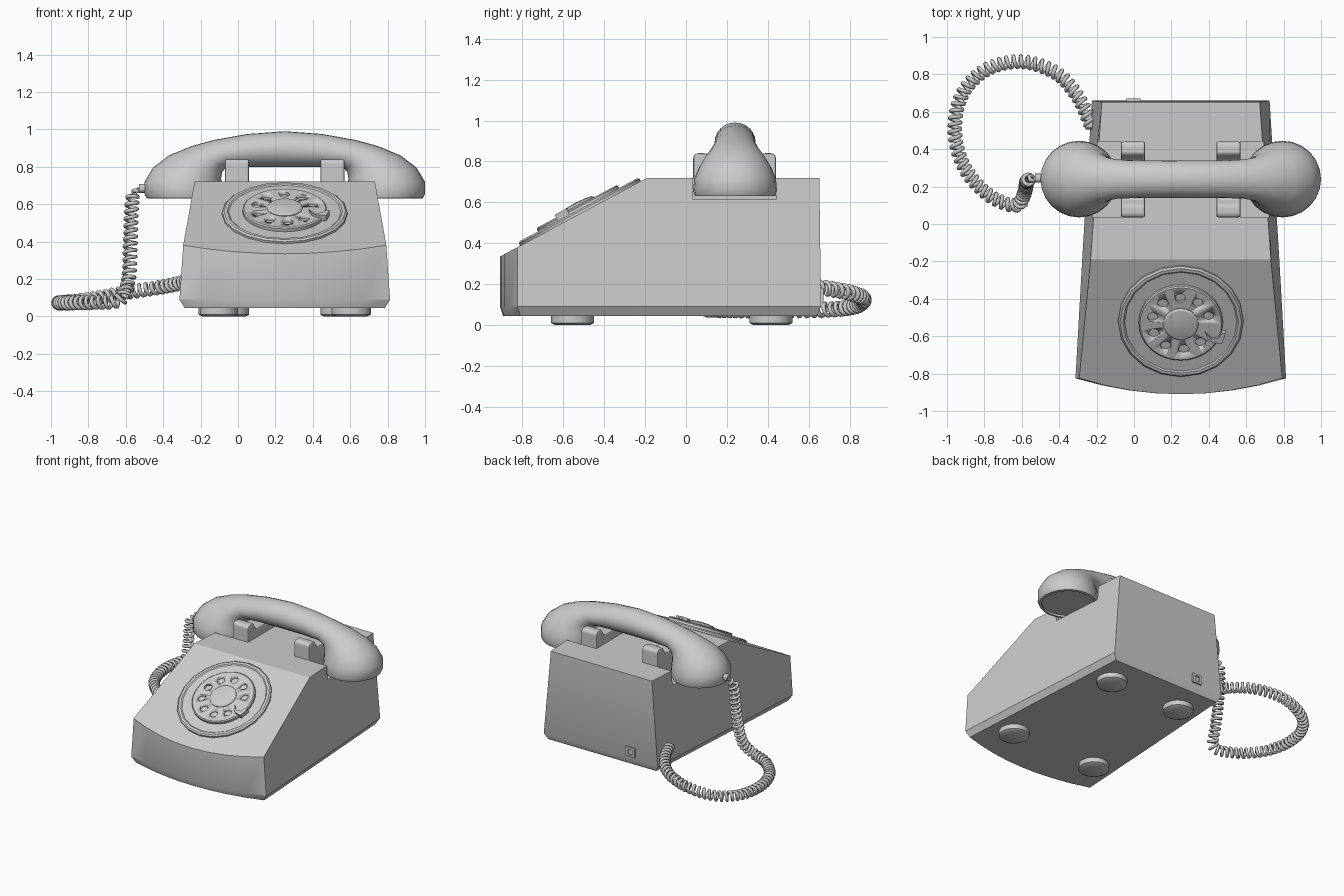
import bpy, bmesh, math
from mathutils import Vector, Matrix

if "Cube" in bpy.data.objects:
    bpy.data.objects.remove(bpy.data.objects["Cube"])

CX = 0.25  # centre line of the telephone body


def finish(bm, name, angle=30):
    bmesh.ops.recalc_face_normals(bm, faces=bm.faces)
    me = bpy.data.meshes.new(name)
    bm.to_mesh(me)
    bm.free()
    ob = bpy.data.objects.new(name, me)
    bpy.context.collection.objects.link(ob)
    activate(ob)
    if angle:
        bpy.ops.object.shade_smooth_by_angle(angle=math.radians(angle))
    return ob


def activate(ob):
    bpy.ops.object.select_all(action='DESELECT')
    ob.select_set(True)
    bpy.context.view_layer.objects.active = ob


def loft(name, rings, caps=True, angle=30):
    bm = bmesh.new()
    vs = [[bm.verts.new(p) for p in r] for r in rings]
    n = len(rings[0])
    for a, b in zip(vs, vs[1:]):
        for i in range(n):
            j = (i + 1) % n
            bm.faces.new((a[i], a[j], b[j], b[i]))
    if caps:
        bm.faces.new(vs[0])
        bm.faces.new(vs[-1])
    return finish(bm, name, angle)


def lathe(name, profile, n, mat, angle=30):
    return loft(name, [[mat @ Vector((r * math.cos(2 * math.pi * i / n), r * math.sin(2 * math.pi * i / n), z))
                        for i in range(n)] for r, z in profile], angle=angle)


def prism(name, poly, z0, z1, mat):
    return loft(name, [[mat @ Vector((x, y, z)) for x, y in poly] for z in (z0, z1)], angle=0)


def box(name, lo, hi):
    return prism(name, [(lo[0], lo[1]), (hi[0], lo[1]), (hi[0], hi[1]), (lo[0], hi[1])], lo[2], hi[2], Matrix())


def cut(ob, cutter):
    cutter.hide_render = True
    m = ob.modifiers.new('cut', 'BOOLEAN')
    m.operation, m.solver, m.object = 'DIFFERENCE', 'EXACT', cutter
    activate(ob)
    bpy.ops.object.modifier_move_to_index(modifier='cut', index=0)
    bpy.ops.object.modifier_apply(modifier='cut')
    bpy.data.objects.remove(cutter)


# Body: wedge with a bowed front and a bevelled lower edge
SLOPE = 0.535


def body_ring(wf, wm, wb, yb, inset, z):
    pts = []
    for i in range(-4, 5):
        y = -0.91 + 0.085 * (i / 4) ** 2 + inset
        pts.append((CX + wf * i / 4, y, 0.72 + (y + 0.19) * SLOPE if z is None else z))
    zt = 0.72 if z is None else z
    return pts + [(CX + wm, -0.19, zt), (CX + wb, yb, zt), (CX - wb, yb, zt), (CX - wm, -0.19, zt)]


bm = bmesh.new()
rings = [[bm.verts.new(p) for p in r] for r in (
    body_ring(0.535, 0.50, 0.45, 0.64, 0.015, 0.045),
    body_ring(0.563, 0.527, 0.475, 0.66, 0, 0.09),
    body_ring(0.543, 0.482, 0.422, 0.652, 0, None))]
for a, b in zip(rings, rings[1:]):
    for i in range(13):
        j = (i + 1) % 13
        bm.faces.new((a[i], a[j], b[j], b[i]))
bm.faces.new(rings[0])
bm.faces.new(rings[2][:10] + rings[2][12:])
bm.faces.new(rings[2][9:])
body = finish(bm, 'body', 25)

# Notches in the body under the handset cups
for s in (-1, 1):
    x0, x1 = sorted((CX + s * 0.32, CX + s * 0.8))
    cut(body, box('notch_cutter', (x0, 0.035, 0.615), (x1, 0.44, 1.0)))

# Feet: rear pair closer together
for label, dx, y in (('front', 0.355, -0.555), ('rear', 0.295, 0.415)):
    for s in (-1, 1):
        lathe(f'{label}_foot', [(0.085, 0), (0.105, 0.01), (0.105, 0.05)], 16,
              Matrix.Translation((CX + s * dx, y, 0)), 40)

# Cradle: two forked rests
yz = Matrix(((0, 0, 1, 0), (1, 0, 0, 0), (0, 1, 0, 0), (0, 0, 0, 1)))
fork = [(0.035, 0.70), (0.44, 0.70), (0.44, 0.825), (0.425, 0.84), (0.375, 0.84), (0.34, 0.785),
        (0.135, 0.785), (0.10, 0.84), (0.05, 0.84), (0.035, 0.825)]
for x in (-0.005, 0.505):
    rest = prism('cradle_rest', fork, x - 0.065, x + 0.065, yz)
    bev = rest.modifiers.new('bevel', 'BEVEL')
    bev.width, bev.segments = 0.012, 2

# Dial, lying on the slope
D = Matrix.Translation((CX, -0.516, 0.546)) @ Matrix.Rotation(math.atan(SLOPE), 4, 'X')
lathe('dial_plate', [(0.335, -0.01), (0.335, 0.012), (0.325, 0.02), (0.308, 0.02), (0.30, 0.014), (0.02, 0.014)], 20, D)
wheel = lathe('finger_wheel', [(0.225, 0.005), (0.225, 0.032), (0.218, 0.038), (0.02, 0.038)], 32, D)
for i in range(9):
    a = math.radians(17 + 37 * i)
    hole = Matrix.Translation((0.155 * math.cos(a), 0.155 * math.sin(a), 0))
    cut(wheel, lathe('hole_cutter', [(0.028, 0.02), (0.028, 0.06)], 16, D @ hole))
lathe('dial_hub', [(0.095, 0.02), (0.095, 0.042), (0.085, 0.05), (0.05, 0.055), (0.01, 0.057)], 24, D)
prism('finger_stop', [(0.13, -0.045), (0.145, -0.085), (0.17, -0.105), (0.22, -0.115), (0.24, -0.05),
                      (0.22, -0.05), (0.20, -0.08), (0.165, -0.085), (0.15, -0.07)], 0.02, 0.053, D)

# Handset: sections given by inner point, outer point and half depth
sections = [(-0.36, 0.645, -0.72, 0.645, 0.18), (-0.36, 0.63, -0.72, 0.63, 0.18), (-0.345, 0.632, -0.738, 0.632, 0.197),
            (-0.337, 0.66, -0.75, 0.655, 0.205), (-0.338, 0.71, -0.75, 0.72, 0.20), (-0.34, 0.74, -0.705, 0.795, 0.178),
            (-0.335, 0.77, -0.62, 0.86, 0.148), (-0.32, 0.79, -0.50, 0.91, 0.118), (-0.29, 0.798, -0.38, 0.943, 0.104),
            (-0.18, 0.80, -0.20, 0.975, 0.10), (0, 0.80, 0, 0.99, 0.10)]
sections += [(-a, b, -c, d, h) for a, b, c, d, h in reversed(sections[:-1])]
rings = []
for xi, zi, xo, zo, h in sections:
    inner, outer = Vector((CX + xi, 0.24, zi)), Vector((CX + xo, 0.24, zo))
    mid, half = (inner + outer) / 2, (outer - inner) / 2
    rings.append([mid + half * math.cos(t) + Vector((0, h * math.sin(t), 0))
                  for t in (2 * math.pi * k / 24 for k in range(24))])
loft('handset', rings, angle=45)

# Line socket on the back
socket = box('line_socket', (-0.04, 0.64, 0.11), (0.035, 0.672, 0.18))
cut(socket, box('socket_cutter', (-0.02, 0.662, 0.125), (0.015, 0.70, 0.165)))

# Cord: coil wound around a smooth path
path = [Vector(p) for p in (
    (-0.53, 0.245, 0.685), (-0.565, 0.235, 0.62), (-0.575, 0.22, 0.42), (-0.585, 0.17, 0.2), (-0.63, 0.10, 0.09),
    (-0.77, 0.15, 0.075), (-0.90, 0.29, 0.072), (-0.957, 0.48, 0.072), (-0.925, 0.68, 0.075), (-0.80, 0.82, 0.09),
    (-0.61, 0.868, 0.125), (-0.42, 0.81, 0.155), (-0.30, 0.68, 0.18), (-0.23, 0.53, 0.195))]
ext = [2 * path[0] - path[1]] + path + [2 * path[-1] - path[-2]]
dense = []
for a, b, c, d in zip(ext, ext[1:], ext[2:], ext[3:]):
    for k in range(100):
        t = k / 100
        dense.append(0.5 * (2 * b + (c - a) * t + (2 * a - 5 * b + 4 * c - d) * t * t
                            + (3 * b - a - 3 * c + d) * t ** 3))
coil, length, nxt = [], 0.0, 0.0
side = Vector((0, 1, 0))
PITCH, STEP = 0.037, 0.037 / 12
for p, q in zip(dense, dense[1:]):
    tan = (q - p).normalized()
    side = (side - tan * side.dot(tan)).normalized()
    up = tan.cross(side)
    seg = (q - p).length
    while nxt < length + seg:
        a = 2 * math.pi * nxt / PITCH
        r = 0.03 * min(1, nxt / 0.06)
        coil.append(p + tan * (nxt - length) + (side * math.cos(a) + up * math.sin(a)) * r)
        nxt += STEP
    length += seg
cu = bpy.data.curves.new('coiled_cord', 'CURVE')
cu.dimensions = '3D'
cu.bevel_depth, cu.bevel_resolution, cu.use_fill_caps = 0.011, 1, True
sp = cu.splines.new('POLY')
sp.points.add(len(coil) - 1)
for pt, co in zip(sp.points, coil):
    pt.co = (*co, 1)
cord = bpy.data.objects.new('coiled_cord', cu)
bpy.context.collection.objects.link(cord)
activate(cord)
bpy.ops.object.convert(target='MESH')

# Cord sleeves at the handset and the body
for x0, x1, y, z in ((-0.53, -0.47, 0.245, 0.685), (-0.26, -0.20, 0.53, 0.195)):
    lathe('cord_sleeve', [(0.024, 0), (0.024, x1 - x0)], 12,
          Matrix.Translation((x0, y, z)) @ Matrix.Rotation(math.pi / 2, 4, 'Y'))
